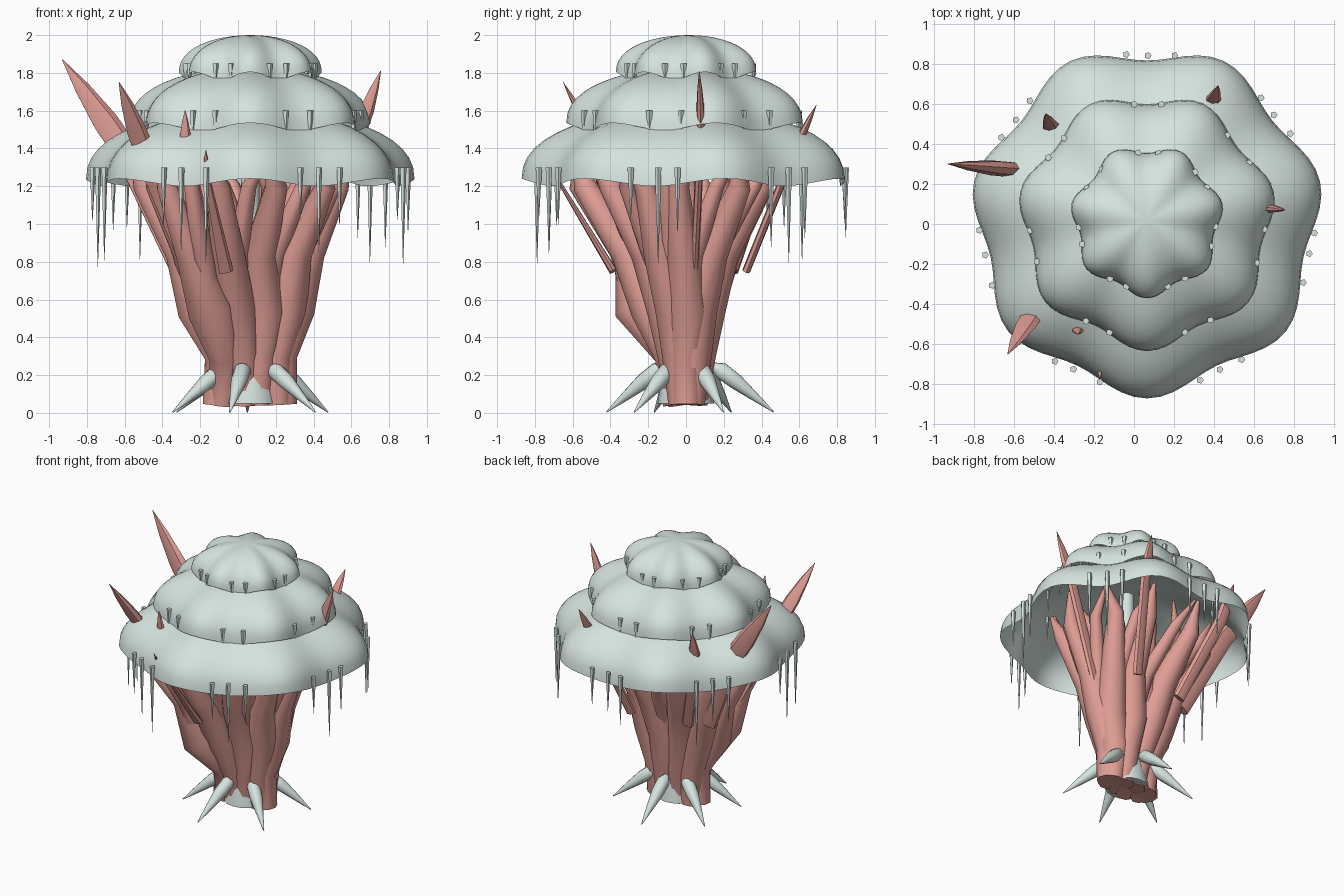
import bpy, bmesh, math, random
from mathutils import Vector

random.seed(4)
if "Cube" in bpy.data.objects:
    bpy.data.objects.remove(bpy.data.objects["Cube"], do_unlink=True)

CX, CY = 0.065, 0.015       # axis of the cap
LOBES = 7
STEP = math.tau / LOBES


def material(name, rgb):
    m = bpy.data.materials.new(name)
    m.use_nodes = True
    m.diffuse_color = (*rgb, 1)
    m.node_tree.nodes["Principled BSDF"].inputs["Base Color"].default_value = (*rgb, 1)
    return m


GREY = material("pale grey green", (0.67, 0.77, 0.73))
PINK = material("dusty pink", (0.74, 0.34, 0.3))


def finish(bm, name, mat, angle=40):
    bmesh.ops.recalc_face_normals(bm, faces=bm.faces)
    mesh = bpy.data.meshes.new(name)
    bm.to_mesh(mesh)
    bm.free()
    mesh.materials.append(mat)
    ob = bpy.data.objects.new(name, mesh)
    bpy.context.collection.objects.link(ob)
    bpy.ops.object.select_all(action='DESELECT')
    ob.select_set(True)
    bpy.context.view_layer.objects.active = ob
    bpy.ops.object.shade_smooth_by_angle(angle=math.radians(angle))
    return ob


def bridge(bm, low, high):
    n = len(low)
    for i in range(n):
        j = (i + 1) % n
        bm.faces.new((low[i], low[j], high[j], high[i]))


def tube(bm, points, radii, sides=8, squash=1.0):
    """Tapered tube along an upward path, closed at both ends."""
    points = [Vector(p) for p in points]
    last = len(points) - 1
    previous = None
    for k, (p, r) in enumerate(zip(points, radii)):
        d = points[min(k + 1, last)] - points[max(k - 1, 0)]
        turn = Vector((0, 0, 1)).rotation_difference(d)
        ring = []
        for i in range(sides):
            a = math.tau * i / sides
            offset = Vector((r * math.cos(a), squash * r * math.sin(a), 0))
            ring.append(bm.verts.new(p + turn @ offset))
        if previous:
            bridge(bm, previous, ring)
        else:
            bm.faces.new(ring[::-1])
        previous = ring
    bm.faces.new(previous)


def polar(angle, r, z):
    return Vector((CX + r * math.cos(angle), CY + r * math.sin(angle), z))


# Lobed cap tiers: open domes whose rim dips in the hollows between lobes
def dome(name, radius, wave, rim, apex, segments=84, rows=12):
    bm = bmesh.new()
    previous = None
    for k in range(rows):
        t = math.pi / 2 * k / rows
        ring = []
        for i in range(segments):
            a = math.tau * i / segments
            c = math.cos(LOBES * (a + math.pi / 2))
            low = rim + 0.02 * c
            ring.append(bm.verts.new(polar(a, radius * (1 + wave * c) * math.cos(t),
                                           low + (apex - low) * math.sin(t) ** 0.88)))
        if previous:
            bridge(bm, previous, ring)
        previous = ring
    top = bm.verts.new((CX, CY, apex))
    for i in range(segments):
        bm.faces.new((previous[i], previous[(i + 1) % segments], top))
    finish(bm, name, GREY)


# Thin hanging spikes, grouped in the hollows between the lobes
def hanging_spikes(name, radius, top, shortest, longest, offsets):
    bm = bmesh.new()
    for g in range(LOBES):
        for s in offsets:
            a = math.pi / 2 + g * STEP + s + random.uniform(-0.03, 0.03)
            length = random.uniform(shortest, longest)
            r = radius + 0.08 * abs(s)
            tube(bm, [polar(a, r, top - length), polar(a, r, top)], [0.001, 0.018], 5)
    finish(bm, name, GREY, 30)


dome("lower_cap", 0.843, 0.05, 1.22, 1.615)
dome("middle_cap", 0.615, 0.055, 1.515, 1.83)
dome("upper_cap", 0.362, 0.065, 1.785, 2.0)
hanging_spikes("lower_spikes", 0.825, 1.3, 0.25, 0.55, (-0.15, 0, 0.15))
hanging_spikes("middle_spikes", 0.575, 1.6, 0.2, 0.3, (-0.13, 0.13))
hanging_spikes("upper_spikes", 0.33, 1.85, 0.15, 0.2, (-0.15, 0.15))

# Grey stem in the middle of the trunk
bm = bmesh.new()
tube(bm, [(CX, 0, z) for z in (0.05, 0.22, 0.5, 1.0, 1.58)],
     [0.15, 0.125, 0.07, 0.05, 0.05], 16)
finish(bm, "core_stem", GREY)

# Curved claws around the foot
bm = bmesh.new()
for degrees in (-104, -40, 24, 92, 150, 204):
    a = math.radians(degrees)
    path = [polar(a, r, z) for r, z in
            ((0.45, 0.004), (0.35, 0.085), (0.25, 0.165), (0.17, 0.225), (0.13, 0.25))]
    tube(bm, path, [0.003, 0.024, 0.043, 0.046, 0.02], 10)
finish(bm, "foot_claws", GREY)

# Trunk strands fan out from an oval foot:
# height, x shift, x spread, y spread, front bulge, radius
LEVELS = [(0.045, 0, 0.17, 0.04, 0, 0.08), (0.3, 0, 0.16, 0.06, 0.03, 0.095),
          (0.55, -0.02, 0.25, 0.1, 0.2, 0.115), (0.85, -0.03, 0.34, 0.21, 0.2, 0.095),
          (1.2, -0.05, 0.52, 0.43, 0.26, 0.06), (1.41, -0.05, 0.58, 0.52, 0.16, 0.012)]


def strand_point(angle, level, scale=1.0):
    z, shift, sx, sy, bulge, _ = level
    c, s = math.cos(angle), math.sin(angle)
    push = bulge * 2 * max(0, -c) * max(0, -s)
    return Vector((CX + shift + scale * sx * c, scale * (sy * s - push), z))


strands = 10
trunk = bmesh.new()
forks = bmesh.new()
for i in range(strands):
    angle = math.tau * i / strands
    path, radii = [], []
    for level in LEVELS:
        wobble = random.uniform(-0.1, 0.1)
        path.append(strand_point(angle + wobble, level))
        radii.append(level[-1] * random.uniform(0.9, 1.1))
    tube(trunk, path, radii, 9)
    # thinner forks leave each strand halfway up, one outer and one inner
    for turn, scale in ((0.2, 0.97), (-0.28, 0.75)):
        fork = [path[2]] + [strand_point(angle + turn * k, level, scale)
                            for k, level in enumerate(LEVELS[3:], 1)]
        tube(forks, fork, [0.07, 0.06, 0.04, 0.008], 8)
finish(trunk, "trunk_strands", PINK, 50)
finish(forks, "trunk_forks", PINK, 50)

# Branches whose pink thorns break through the cap: base, tip, radius
THORNS = [((-0.58, 0.27, 1.36), (-0.93, 0.3, 1.87), 0.07),
          ((-0.49, -0.43, 1.36), (-0.63, -0.65, 1.75), 0.055),
          ((0.64, 0.08, 1.49), (0.755, 0.07, 1.81), 0.04),
          ((0.38, 0.58, 1.4), (0.42, 0.69, 1.63), 0.04),
          ((-0.28, -0.52, 1.4), (-0.28, -0.55, 1.6), 0.03),
          ((-0.4, 0.46, 1.36), (-0.44, 0.55, 1.62), 0.045),
          ((-0.17, -0.7, 1.27), (-0.17, -0.77, 1.39), 0.015)]
bm = bmesh.new()
for base, tip, r in THORNS:
    base, tip = Vector(base), Vector(tip)
    root = Vector((CX + 0.55 * (base.x - CX), 0.55 * base.y, 0.75))
    path = [root] + [base.lerp(tip, t) for t in (0, 0.35, 0.7, 1)]
    tube(bm, path, [max(r, 0.04), r, r, r * 0.6, 0.002], 7, 0.55)
finish(bm, "cap_thorns", PINK)
